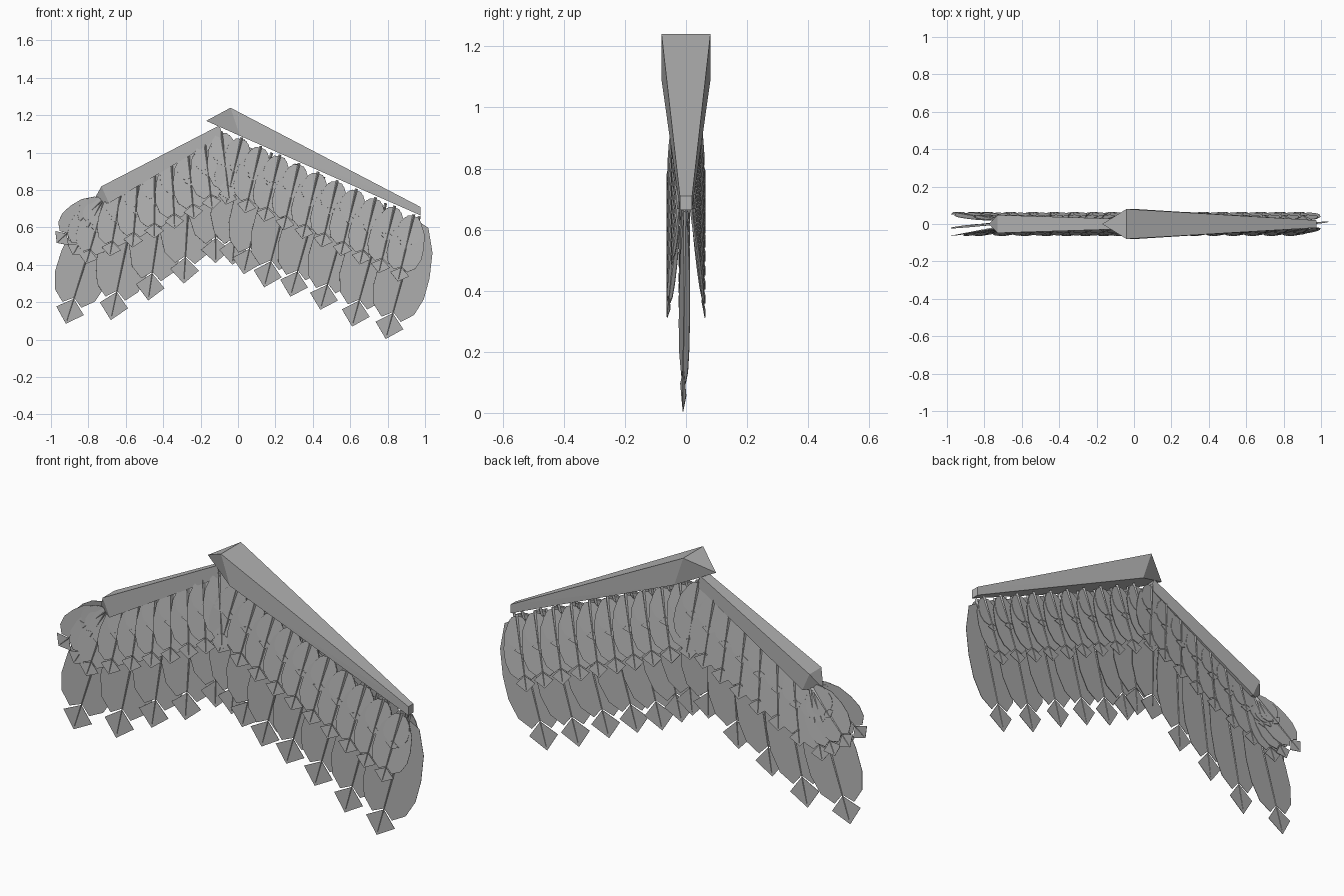
import bpy, bmesh, math
from mathutils import Vector

if "Cube" in bpy.data.objects:
    bpy.data.objects.remove(bpy.data.objects["Cube"])

grey = bpy.data.materials.new("plain grey")
grey.diffuse_color = (0.45, 0.45, 0.45, 1)
grey.use_nodes = True
grey.node_tree.nodes["Principled BSDF"].inputs["Base Color"].default_value = grey.diffuse_color


def finish(name, bm, thickness=0):
    me = bpy.data.meshes.new(name)
    bm.to_mesh(me)
    bm.free()
    ob = bpy.data.objects.new(name, me)
    bpy.context.collection.objects.link(ob)
    me.materials.append(grey)
    if thickness:
        m = ob.modifiers.new("thickness", 'SOLIDIFY')
        m.thickness = thickness
        m.offset = 0
    return ob


def bone(name, tip, big, small):
    """Tapered box with a pyramid at the thick end; sections are (x_top, z_top, x_bot, z_bot, half_y)."""
    bm = bmesh.new()
    bm.verts.new(tip)
    for xt, zt, xb, zb, h in (big, small):
        for s in (-1, 1):
            bm.verts.new((xt, s * h, zt))
            bm.verts.new((xb, s * h, zb))
    bmesh.ops.convex_hull(bm, input=bm.verts[:])
    bmesh.ops.dissolve_limit(bm, angle_limit=0.02, verts=bm.verts[:], edges=bm.edges[:])
    bmesh.ops.recalc_face_normals(bm, faces=bm.faces[:])
    finish(name, bm)


# half outlines: (along, across)
VANE = [(0.04, 0), (0.07, 0.45), (0.25, 0.85), (0.45, 1), (0.62, 1), (0.76, 0.8), (0.84, 0.38), (0.78, 0)]
KITE = [(0.79, 0), (0.89, 0.55), (1, 0)]


def feather(vanes, shafts, base, tip, half, y0, y1, roll):
    b, t = Vector((base[0], y0, base[1])), Vector((tip[0], y1, tip[1]))
    d = t - b
    side = Vector((-d.z, 0, d.x)).normalized()
    # vane and kite-shaped tip, each split by the shaft
    for outline in (VANE, KITE):
        for s in (-1, 1):
            pts = []
            for u, v in outline:
                p = b + d * u + side * (v * half * s)
                p.y += v * half * s * roll
                pts.append(vanes.verts.new(p))
            vanes.faces.new(pts if s > 0 else pts[::-1])
    # four sided tapering shaft
    rings = []
    for u, r in ((0, 0.008), (0.97, 0.002)):
        c = b + d * u
        rings.append([shafts.verts.new(c + o * r) for o in
                      (side, Vector((0, 1, 0)), -side, Vector((0, -1, 0)))])
    for i in range(4):
        j = (i + 1) % 4
        shafts.faces.new((rings[0][i], rings[0][j], rings[1][j], rings[1][i]))
    shafts.faces.new(rings[0][::-1])
    shafts.faces.new(rings[1])


def row(name, feathers, half, y0, y1, roll):
    vanes, shafts = bmesh.new(), bmesh.new()
    for base, tip in feathers:
        feather(vanes, shafts, base, tip, half, y0, y1, roll)
    bmesh.ops.recalc_face_normals(shafts, faces=shafts.faces[:])
    finish(name + "_vanes", vanes, 0.002)
    finish(name + "_shafts", shafts)


# wing bones
bone("outer_arm_bone", (-0.17, 0, 1.17), (-0.04, 1.24, 0.01, 1.09, 0.08), (0.975, 0.71, 0.975, 0.665, 0.02))
bone("inner_arm_bone", (-0.775, 0, 0.74), (-0.73, 0.82, -0.69, 0.73, 0.048), (-0.10, 1.145, -0.08, 1.09, 0.028))

# long flight feathers in the middle plane
long_right = [((0.97, 0.66), (0.79, 0.004)), ((0.79, 0.73), (0.61, 0.07)), ((0.62, 0.80), (0.44, 0.16)),
              ((0.46, 0.87), (0.28, 0.23)), ((0.31, 0.94), (0.14, 0.28)), ((0.18, 1.0), (0.03, 0.35))]
long_left = [((-0.72, 0.72), (-0.92, 0.085)), ((-0.53, 0.82), (-0.68, 0.105)), ((-0.38, 0.90), (-0.48, 0.21)),
             ((-0.25, 0.97), (-0.29, 0.30)), ((-0.12, 1.05), (-0.12, 0.41)), ((0.03, 1.07), (-0.03, 0.40))]
row("flight_feather", long_right + long_left, 0.14, 0.0, -0.01, 0.12)


def coverts(length):
    out = []
    for i in range(10):                       # along the outer arm
        x = 0.02 + 0.92 * i / 9
        z = 1.09 - 0.447 * x
        out.append(((x, z), (x - 0.23 * length, z - 0.97 * length)))
    for i in range(8):                        # along the inner arm, fanning out at the end
        t = i / 7
        x = -0.09 - 0.62 * t
        z = 1.12 + 0.57 * (x + 0.08)
        a = 0.12 - 0.40 * t * t
        out.append(((x, z), (x + length * math.sin(a), z - length * math.cos(a))))
    for a in (-0.50, -0.82):                  # end fan
        out.append(((-0.72, 0.75), (-0.72 + 0.92 * length * math.sin(a), 0.75 - 0.92 * length * math.cos(a))))
    return out


# covert feathers on front and back
for label, s in (("front", -1), ("back", 1)):
    row(label + "_covert", coverts(0.37), 0.095, s * 0.02, s * 0.062, 0.10)
    row(label + "_small_covert", coverts(0.19), 0.065, s * 0.022, s * 0.048, 0.10)
